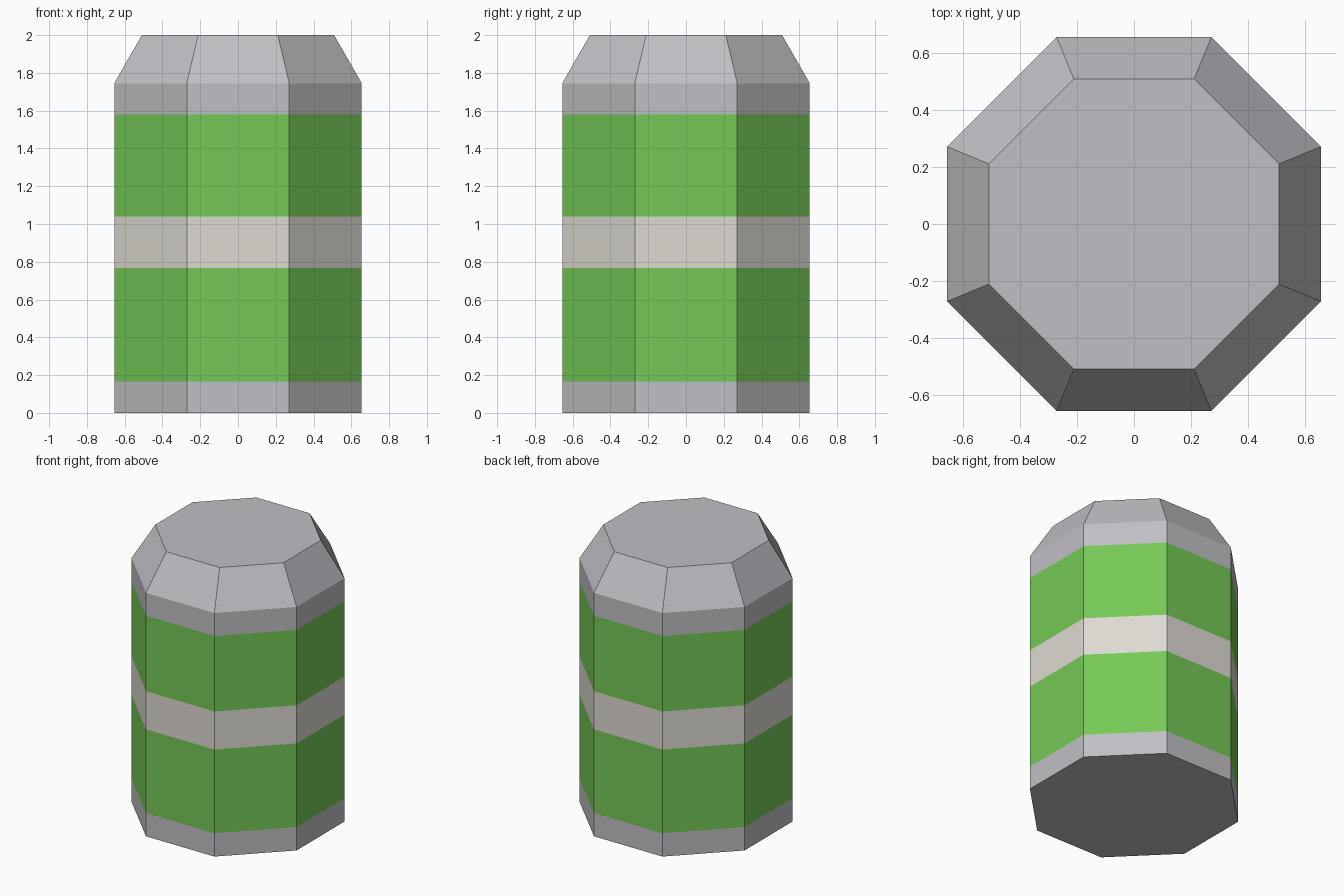
import bpy, bmesh, math

cube = bpy.data.objects.get("Cube")
if cube:
    bpy.data.objects.remove(cube, do_unlink=True)


def material(name, srgb):
    linear = [((c / 255 + 0.055) / 1.055) ** 2.4 for c in srgb] + [1.0]
    mat = bpy.data.materials.new(name)
    mat.use_nodes = True
    mat.diffuse_color = linear
    mat.node_tree.nodes["Principled BSDF"].inputs["Base Color"].default_value = linear
    return mat


metal = material("grey_metal", (192, 191, 196))
green = material("green_label", (118, 200, 86))
cream = material("cream_stripe", (222, 218, 210))

SIDES = 8
APOTHEM = 0.655
SHOULDER = 0.509

# Rings from base to lid: height, apothem, material of the band above
profile = [
    (0.0, APOTHEM, 0),
    (0.167, APOTHEM, 1),
    (0.767, APOTHEM, 2),
    (1.04, APOTHEM, 1),
    (1.581, APOTHEM, 0),
    (1.745, APOTHEM, 0),
    (2.0, SHOULDER, 0),
]

bm = bmesh.new()


def ring(z, apothem):
    radius = apothem / math.cos(math.pi / SIDES)
    angles = [(i + 0.5) * math.tau / SIDES for i in range(SIDES)]
    return [bm.verts.new((radius * math.cos(a), radius * math.sin(a), z)) for a in angles]


rings = [ring(z, apothem) for z, apothem, _ in profile]

# Coloured bands of the can wall and the tapered shoulder
for (_, _, index), low, high in zip(profile, rings, rings[1:]):
    for i in range(SIDES):
        j = (i + 1) % SIDES
        bm.faces.new((low[i], low[j], high[j], high[i])).material_index = index

# Base and lid
bm.faces.new(rings[0][::-1])
bm.faces.new(rings[-1])

mesh = bpy.data.meshes.new("can_body")
bm.to_mesh(mesh)
bm.free()
for mat in (metal, green, cream):
    mesh.materials.append(mat)
bpy.context.collection.objects.link(bpy.data.objects.new("can_body", mesh))
